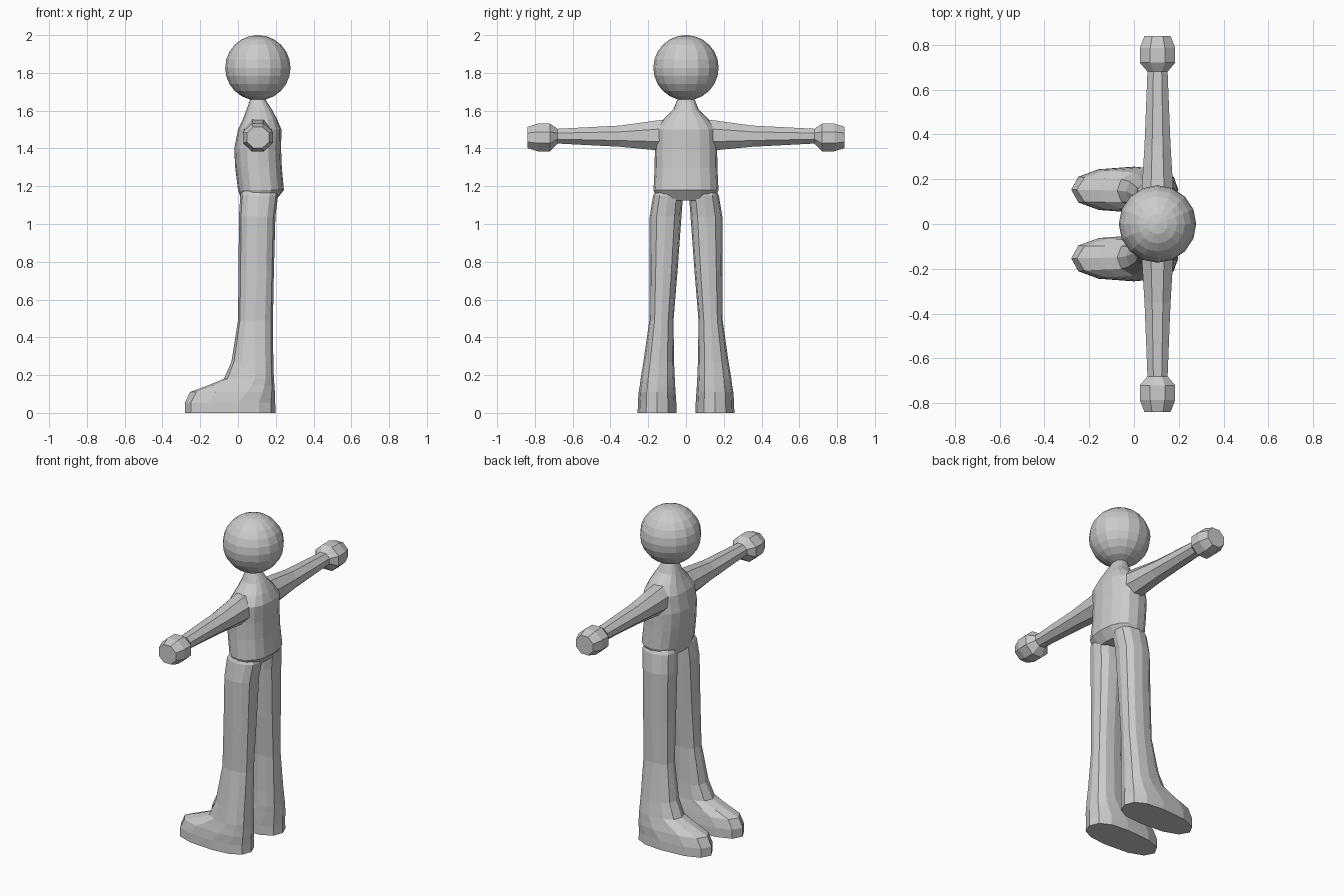
import bpy, bmesh, math
from mathutils import Vector

if "Cube" in bpy.data.objects:
    bpy.data.objects.remove(bpy.data.objects["Cube"])


def loft(name, rings):
    """Closed, flat-faced skin through rings with equal point counts."""
    bm = bmesh.new()
    vs = [[bm.verts.new(p) for p in r] for r in rings]
    n = len(vs[0])
    for a, b in zip(vs, vs[1:]):
        for i in range(n):
            j = (i + 1) % n
            bm.faces.new((a[i], a[j], b[j], b[i]))
    bm.faces.new(vs[0][::-1])
    bm.faces.new(vs[-1])
    bmesh.ops.recalc_face_normals(bm, faces=bm.faces)
    me = bpy.data.meshes.new(name)
    bm.to_mesh(me)
    bm.free()
    ob = bpy.data.objects.new(name, me)
    bpy.context.collection.objects.link(ob)
    return ob


def oval(x0, x1, y0, y1, z, n=12, power=2.4, xc=None):
    """Horizontal superellipse; xc is where it is widest."""
    xc = (x0 + x1) / 2 if xc is None else xc
    yc, hy = (y0 + y1) / 2, (y1 - y0) / 2
    pts = []
    for i in range(n):
        a = 2 * math.pi * i / n
        c, s = math.cos(a), math.sin(a)
        u = math.copysign(abs(c) ** (2 / power), c)
        v = math.copysign(abs(s) ** (2 / power), s)
        pts.append(Vector((xc + u * ((x1 - xc) if u > 0 else (xc - x0)), yc + v * hy, z)))
    return pts


# torso with neck: x back/front, half width, height
torso = [(0.02, 0.20, 0.150, 1.125), (0.0, 0.243, 0.172, 1.18),
         (-0.015, 0.232, 0.166, 1.30), (-0.02, 0.228, 0.165, 1.40),
         (0.0, 0.23, 0.162, 1.50), (0.025, 0.208, 0.120, 1.553),
         (0.045, 0.18, 0.068, 1.605), (0.065, 0.145, 0.045, 1.66),
         (0.07, 0.14, 0.04, 1.69)]
body = loft("body", [oval(x0, x1, -w, w, z, 16) for x0, x1, w, z in torso])

# leg and foot: toe/heel x, inner y, outer y, widest x, height
leg = [(-0.28, 0.198, 0.045, 0.25, 0.0, 0.0), (-0.28, 0.197, 0.046, 0.249, 0.0, 0.055),
       (-0.255, 0.195, 0.05, 0.246, 0.05, 0.11), (-0.16, 0.193, 0.053, 0.24, 0.07, 0.145),
       (-0.075, 0.19, 0.055, 0.236, 0.09, 0.18), (-0.035, 0.187, 0.06, 0.222, 0.09, 0.27),
       (0.0, 0.185, 0.065, 0.193, 0.09, 0.49), (0.003, 0.19, 0.045, 0.193, 0.1, 0.75),
       (0.005, 0.198, 0.024, 0.192, 0.1, 1.04), (0.012, 0.212, 0.016, 0.174, 0.11, 1.15),
       (0.04, 0.19, 0.03, 0.14, 0.11, 1.21)]

# arm and fist, octagonal: distance out, half width x, half height z, centre z
arm = [(0.04, 0.078, 0.085, 1.475), (0.16, 0.07, 0.078, 1.469), (0.35, 0.058, 0.056, 1.465),
       (0.68, 0.045, 0.039, 1.465), (0.72, 0.079, 0.073, 1.458),
       (0.785, 0.079, 0.073, 1.458), (0.84, 0.058, 0.056, 1.458)]

limbs = []
for s in (-1, 1):
    rings = []
    for x0, x1, yi, yo, xc, z in leg:
        shift = 0.006 * s * max(0, 1 - z / 0.6)
        ya, yb = sorted((s * yi + shift, s * yo + shift))
        rings.append(oval(x0, x1, ya, yb, z, 12, 2.4, xc))
    limbs.append(loft("leg", rings))

    k = 1 / math.cos(math.pi / 8)
    limbs.append(loft("arm", [[Vector((0.105 + k * w * math.cos(math.pi * (i + 0.5) / 4), s * y,
                                       zc + k * h * math.sin(math.pi * (i + 0.5) / 4)))
                               for i in range(8)] for y, w, h, zc in arm]))

# merge the limbs into one skin with the torso
for limb in limbs:
    mod = body.modifiers.new("union", 'BOOLEAN')
    mod.operation = 'UNION'
    mod.solver = 'EXACT'
    mod.object = limb
bpy.context.view_layer.update()
merged = bpy.data.meshes.new_from_object(body.evaluated_get(bpy.context.evaluated_depsgraph_get()))
body.modifiers.clear()
body.data = merged
for limb in limbs:
    bpy.data.objects.remove(limb)

# head
bpy.ops.mesh.primitive_uv_sphere_add(segments=16, ring_count=12, radius=0.173,
                                     location=(0.105, 0, 1.827))
bpy.context.object.name = "head"
